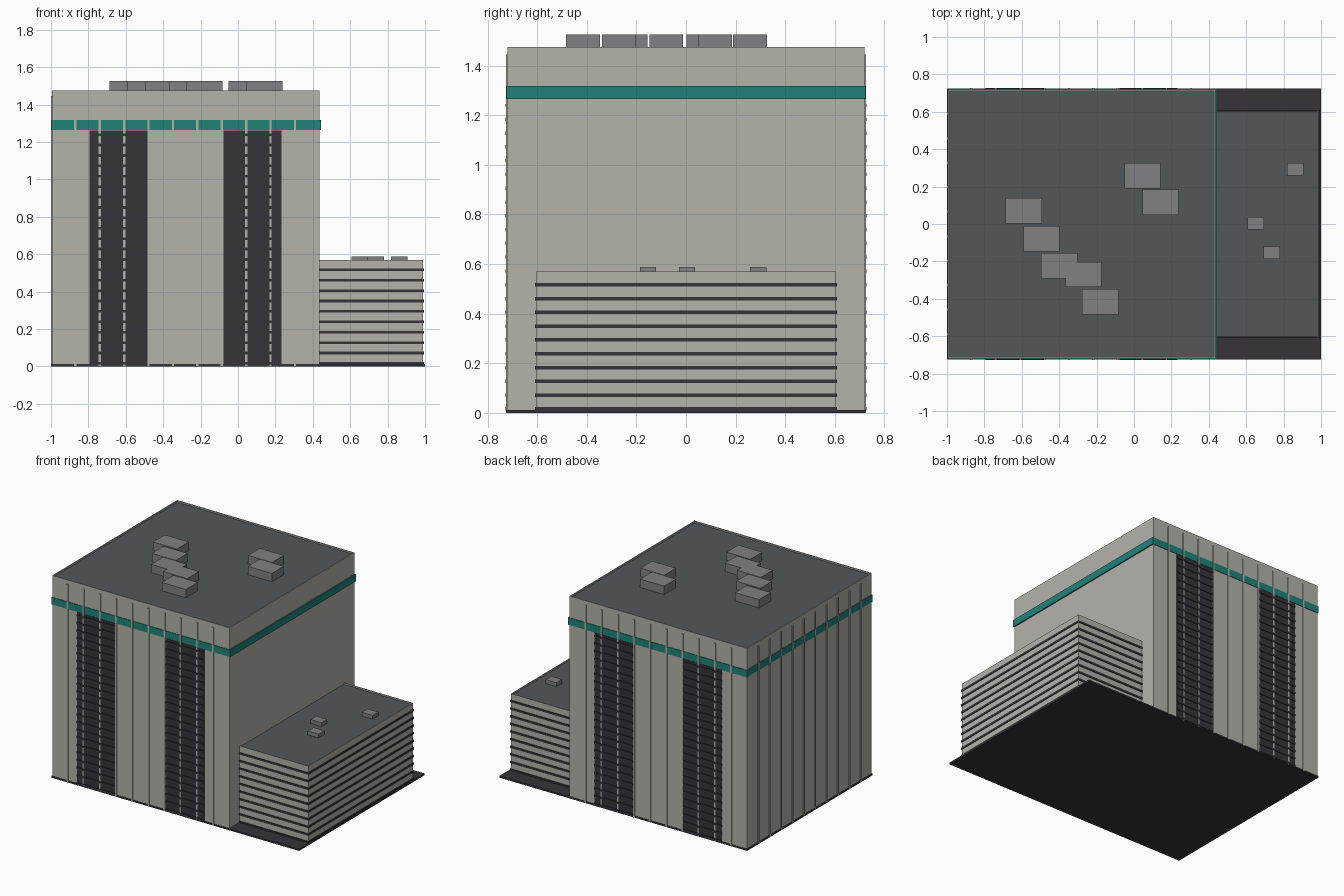
import bpy, bmesh

cube = bpy.data.objects.get("Cube")
if cube:
    bpy.data.objects.remove(cube, do_unlink=True)


def material(name, rgb):
    linear = [((c / 255 + 0.055) / 1.055) ** 2.4 for c in rgb] + [1]
    m = bpy.data.materials.new(name)
    m.use_nodes = True
    m.diffuse_color = linear
    m.node_tree.nodes["Principled BSDF"].inputs["Base Color"].default_value = linear
    return m


concrete = material("pale concrete", (180, 179, 171))
roof_grey = material("roof grey", (82, 87, 90))
dark = material("dark glazing", (54, 51, 58))
teal = material("teal band", (32, 130, 121))
unit_grey = material("roof unit grey", (129, 129, 132))


def add_box(bm, x, y, z):
    """Add a box spanning the three (low, high) ranges."""
    verts = bmesh.ops.create_cube(bm, size=1)["verts"]
    for v in verts:
        v.co = [lo + (c + 0.5) * (hi - lo) for c, (lo, hi) in zip(v.co, (x, y, z))]


def boxes(name, mat, spans, roof_rim=0):
    """One object made of boxes, optionally with a sunken roof behind a rim."""
    bm = bmesh.new()
    for span in spans:
        add_box(bm, *span)
    bm.normal_update()
    mesh = bpy.data.meshes.new(name)
    mesh.materials.append(mat)
    if roof_rim:
        mesh.materials.append(roof_grey)
        top = [f for f in bm.faces if f.normal.z > 0.9]
        bmesh.ops.inset_region(bm, faces=top, thickness=roof_rim, depth=0)
        moved = bmesh.ops.extrude_face_region(bm, geom=top)["geom"]
        bmesh.ops.delete(bm, geom=top, context="FACES")
        bmesh.ops.translate(bm, vec=(0, 0, -0.01),
                            verts=[g for g in moved if isinstance(g, bmesh.types.BMVert)])
        for g in moved:
            if isinstance(g, bmesh.types.BMFace):
                g.material_index = 1
        bmesh.ops.recalc_face_normals(bm, faces=bm.faces)
    bm.to_mesh(mesh)
    bm.free()
    obj = bpy.data.objects.new(name, mesh)
    bpy.context.collection.objects.link(obj)
    return obj


def sides(depth):
    """Thin y ranges hugging the front and back walls of the tower."""
    return [(-depth, -0.71), (0.71, depth)]


# Main masses
WEST, EAST, HALF = -0.995, 0.435, 0.72
boxes("base_slab", dark, [((-1, 1), (-0.724, 0.724), (0, 0.012))])
boxes("tower", concrete, [((WEST, EAST), (-HALF, HALF), (0.004, 1.475))], 0.011)
boxes("annex", concrete, [((EAST - 0.02, 0.99), (-0.604, 0.604), (0.004, 0.57))], 0.008)

# Teal band around the tower
boxes("teal_band", teal, [((-0.998, 0.444), (-0.724, 0.724), (1.265, 1.317))])

# Vertical fins on the front, back and west walls
FIN, BAYS = 0.006, 11
fins = []
for i in range(1, BAYS):
    x = -1 + i * 1.435 / BAYS
    fins += [((x - FIN, x + FIN), y, (0.002, 1.445)) for y in sides(0.726)]
    y = -HALF + i * 2 * HALF / BAYS
    fins.append(((-1.001, -0.98), (y - FIN, y + FIN), (0.002, 1.445)))
boxes("wall_fins", concrete, fins)

# Tall window strips with a projecting rib at every floor
FLOOR = 0.0556
glass, ribs = [], []
for x in ((-0.795, -0.485), (-0.077, 0.233)):
    for y in sides(0.7225):
        glass.append((x, y, (0.005, 1.262)))
    for y in sides(0.728):
        for k in range(23):
            z = 0.009 + k * FLOOR
            ribs.append((x, y, (z, z + 0.014)))
boxes("window_strips", dark, glass)
boxes("window_ribs", dark, ribs)

# Window bands wrapping the annex
boxes("annex_window_bands", dark,
      [((EAST - 0.01, 0.995), (-0.609, 0.609), (0.009 + k * FLOOR, 0.023 + k * FLOOR))
       for k in range(10)])


# Rooftop units
def roof_units(name, centres, half_x, half_y, z):
    boxes(name, unit_grey, [((x - half_x, x + half_x), (y - half_y, y + half_y), z)
                            for x, y in centres])


roof_units("tower_roof_units",
           [(-0.59, 0.07), (-0.495, -0.08), (-0.4, -0.223), (-0.27, -0.27),
            (-0.18, -0.415), (0.045, 0.258), (0.142, 0.117)],
           0.097, 0.068, (1.46, 1.526))
roof_units("annex_roof_units", [(0.65, 0.004), (0.737, -0.153), (0.862, 0.292)],
           0.044, 0.033, (0.555, 0.588))
